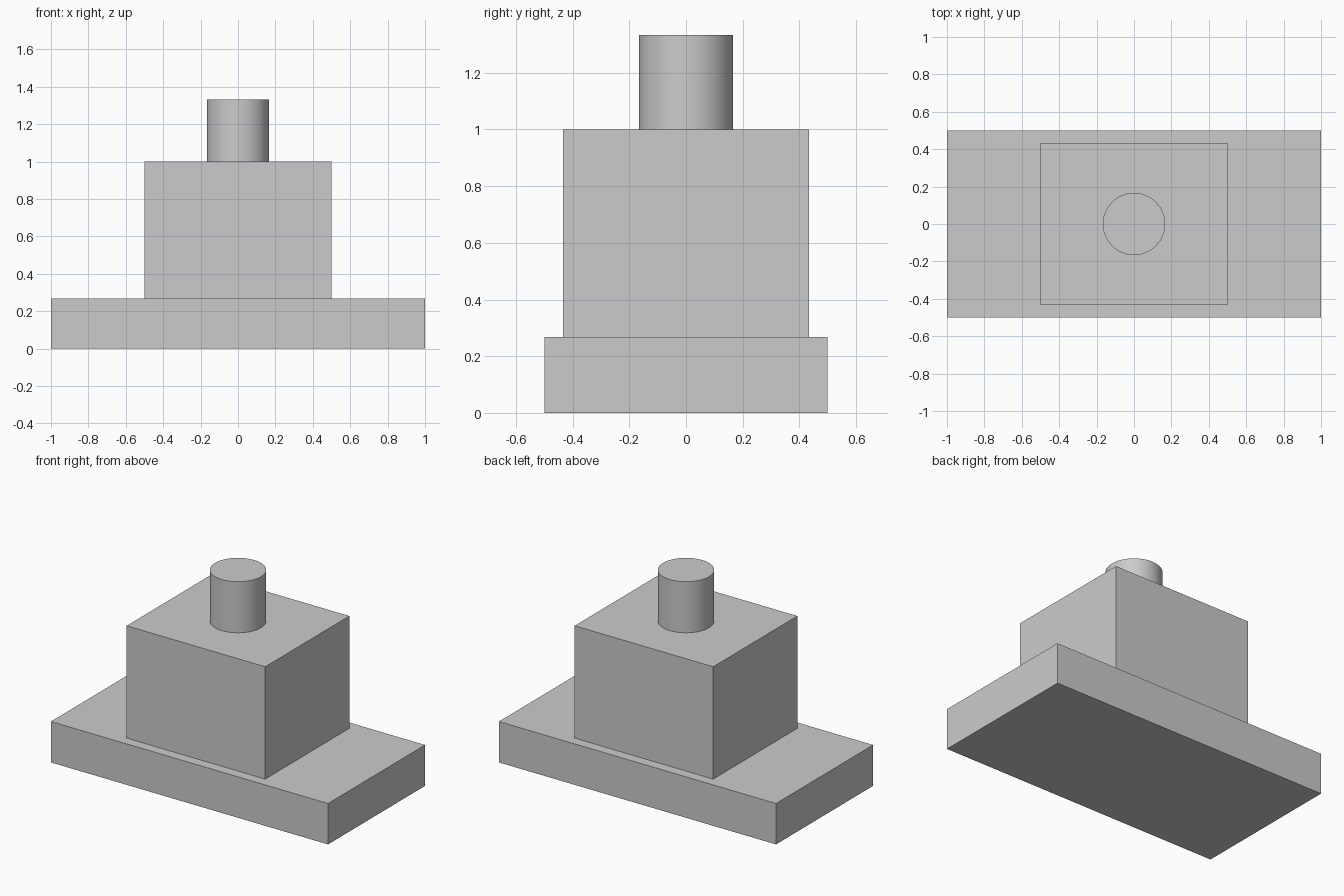
import bpy

if "Cube" in bpy.data.objects:
    bpy.data.objects.remove(bpy.data.objects["Cube"])

grey = bpy.data.materials.new("grey")
grey.diffuse_color = (0.6, 0.6, 0.6, 1)
grey.use_nodes = True
grey.node_tree.nodes["Principled BSDF"].inputs["Base Color"].default_value = grey.diffuse_color


def finish(name):
    obj = bpy.context.object
    obj.name = name
    obj.data.materials.append(grey)
    return obj


def box(name, width, depth, z0, z1):
    bpy.ops.mesh.primitive_cube_add(size=1, location=(0, 0, (z0 + z1) / 2))
    obj = finish(name)
    obj.scale = (width, depth, z1 - z0)
    bpy.ops.object.transform_apply(location=False, rotation=False, scale=True)


# Wide plate and the block standing on it
box("base_plate", 2.0, 1.0, 0.0, 0.267)
box("main_block", 1.0, 0.867, 0.267, 1.0)

# Round peg on top
bpy.ops.mesh.primitive_cylinder_add(vertices=64, radius=0.1667, depth=0.3333,
                                    location=(0, 0, 1.1667))
finish("top_peg")
bpy.ops.object.shade_smooth_by_angle()
